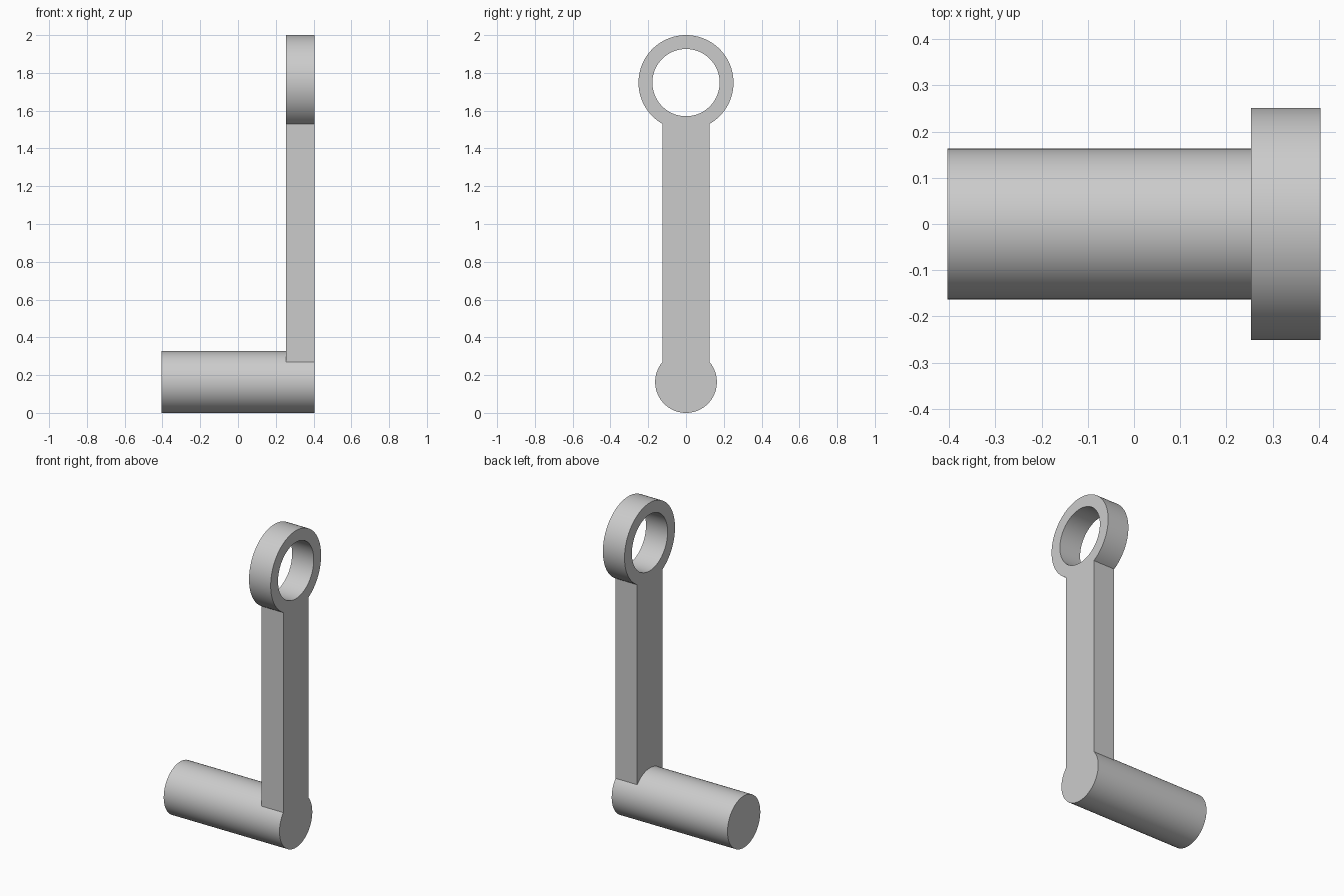
import bpy, math

if "Cube" in bpy.data.objects:
    bpy.data.objects.remove(bpy.data.objects["Cube"])

PIN_R, PIN_Z = 0.1635, 0.1635      # handle pin
RING_R, HOLE_R, RING_Z = 0.2515, 0.178, 1.7485
HALF_W = 0.125                     # half width of the arm
X_IN, X_OUT = 0.253, 0.404         # arm thickness range

grey = bpy.data.materials.new("plain grey")
grey.diffuse_color = (0.6, 0.6, 0.6, 1)
grey.use_nodes = True
grey.node_tree.nodes["Principled BSDF"].inputs["Base Color"].default_value = grey.diffuse_color


def arc(radius, cz, a0, a1, n):
    """Points (y, z) on an arc from angle a0 to a1."""
    return [(radius * math.cos(a0 + (a1 - a0) * i / n),
             cz + radius * math.sin(a0 + (a1 - a0) * i / n)) for i in range(n + 1)]


def finish(obj):
    obj.data.materials.clear()
    obj.data.materials.append(grey)
    bpy.ops.object.select_all(action='DESELECT')
    obj.select_set(True)
    bpy.context.view_layer.objects.active = obj
    bpy.ops.object.shade_smooth_by_angle(angle=math.radians(30))


# handle pin lying along x
bpy.ops.mesh.primitive_cylinder_add(vertices=96, radius=PIN_R, depth=2 * X_OUT,
                                    location=(0, 0, PIN_Z),
                                    rotation=(0, math.pi / 2, 0))
pin = bpy.context.object
pin.name = "handle_pin"
finish(pin)

# crank arm outline: round eye on top, straight shank resting on the pin
neck = math.acos(HALF_W / RING_R)
seat = math.acos(HALF_W / PIN_R)
outline = arc(RING_R, RING_Z, -neck, math.pi + neck, 84)
outline += arc(PIN_R, PIN_Z, math.pi - seat, seat, 24)
hole = arc(HOLE_R, RING_Z, 0, 2 * math.pi, 96)[:-1]

curve = bpy.data.curves.new("arm_profile", 'CURVE')
curve.dimensions = '2D'
curve.fill_mode = 'BOTH'
curve.extrude = (X_OUT - X_IN) / 2
for loop in (outline, hole):
    spline = curve.splines.new('POLY')
    spline.points.add(len(loop) - 1)
    for p, (y, z) in zip(spline.points, loop):
        p.co = (y, z, 0, 1)
    spline.use_cyclic_u = True
arm = bpy.data.objects.new("crank_arm", curve)
bpy.context.collection.objects.link(arm)
arm.location.x = (X_IN + X_OUT) / 2
arm.rotation_euler = (math.pi / 2, 0, math.pi / 2)
bpy.ops.object.select_all(action='DESELECT')
arm.select_set(True)
bpy.context.view_layer.objects.active = arm
bpy.ops.object.convert(target='MESH')
arm = bpy.context.object

# weld the caps to the walls
bpy.ops.object.mode_set(mode='EDIT')
bpy.ops.mesh.select_all(action='SELECT')
bpy.ops.mesh.remove_doubles(threshold=0.0001)
bpy.ops.mesh.normals_make_consistent(inside=False)
bpy.ops.object.mode_set(mode='OBJECT')
finish(arm)
